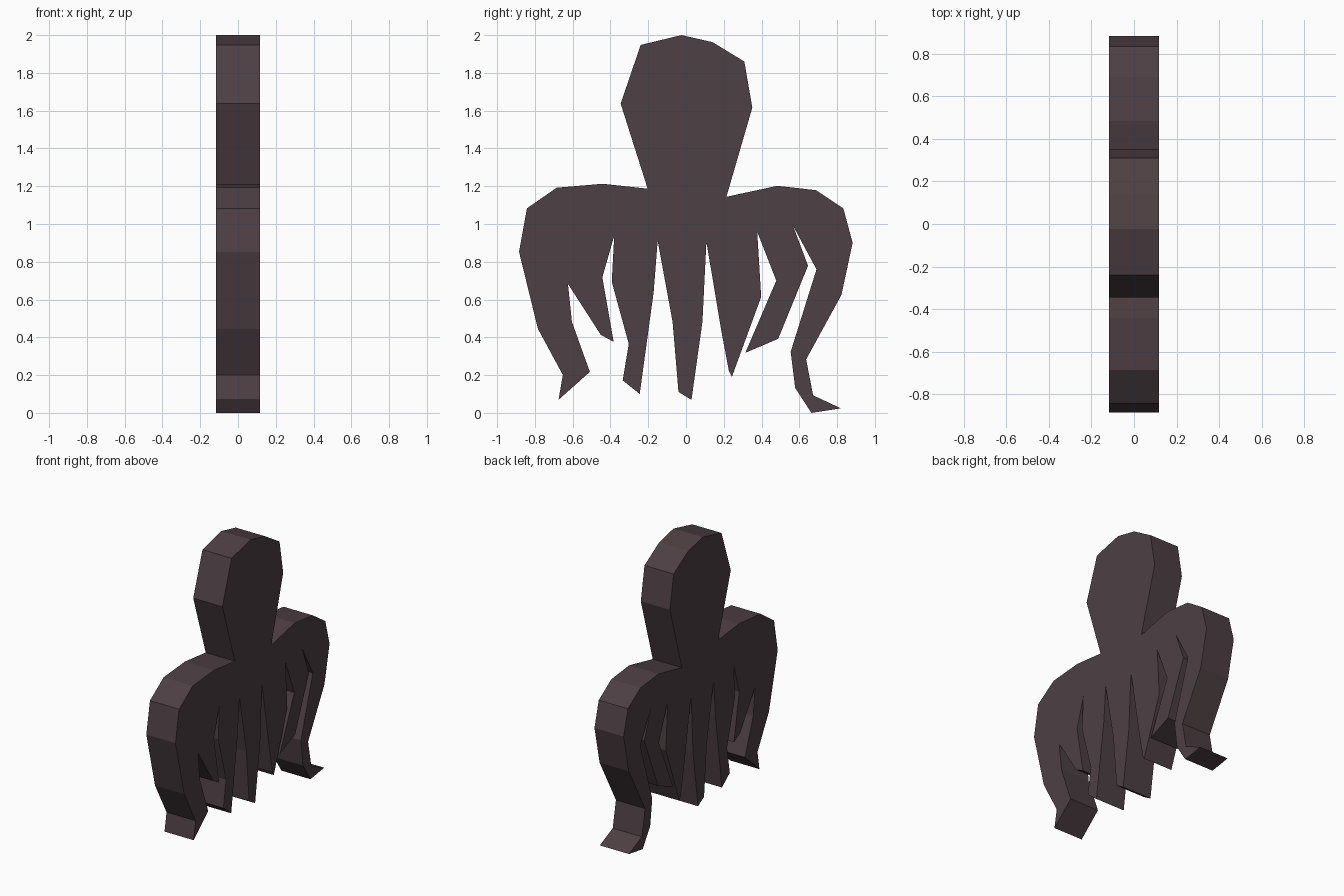
import bpy, bmesh

HALF = 0.117  # half thickness along x

# Outline as (y, z) sections, running clockwise in the right view
head = [(-.203, 1.187), (-.346, 1.637), (-.24, 1.948), (-.024, 2), (.14, 1.963),
        (.309, 1.86), (.351, 1.616), (.214, 1.144)]
right_shoulder = [(.483, 1.202), (.689, 1.179), (.833, 1.083), (.882, .90)]
# Tentacles, each ending at the notch shared with the next one
tentacles = [
    [(.823, .625), (.636, .283), (.673, .093), (.82, .024), (.664, 0),
     (.578, .132), (.554, .323), (.691, .76), (.567, .99)],
    [(.646, .779), (.488, .392), (.314, .318), (.478, .70), (.377, .959)],
    [(.398, .614), (.243, .191), (.227, .222), (.187, .434), (.108, .906)],
    [(.087, .482), (.029, .069), (-.04, .111), (-.071, .482), (-.15, .911)],
    [(-.171, .641), (-.245, .10), (-.335, .172), (-.303, .365), (-.393, .694), (-.38, .938)],
    [(-.443, .718), (-.383, .376), (-.451, .413), (-.625, .683)],
    [(-.604, .482), (-.509, .217), (-.675, .069), (-.652, .201), (-.784, .445)],
]
left_shoulder = [(-.884, .853), (-.842, 1.083), (-.685, 1.192), (-.441, 1.213)]

outline = head + right_shoulder + sum(tentacles, []) + left_shoulder

# Flat slab: one face extruded through the thickness
bm = bmesh.new()
face = bm.faces.new([bm.verts.new((-HALF, y, z)) for y, z in outline])
ext = bmesh.ops.extrude_face_region(bm, geom=[face], use_keep_orig=True)
moved = [g for g in ext["geom"] if isinstance(g, bmesh.types.BMVert)]
bmesh.ops.translate(bm, verts=moved, vec=(2 * HALF, 0, 0))
bmesh.ops.recalc_face_normals(bm, faces=bm.faces)
bmesh.ops.triangulate(bm, faces=[f for f in bm.faces if len(f.verts) > 4])

mesh = bpy.data.meshes.new("octopus_cutout")
bm.to_mesh(mesh)
bm.free()
octopus = bpy.data.objects.new("octopus_cutout", mesh)
bpy.context.collection.objects.link(octopus)

# Dark plum-brown finish
mat = bpy.data.materials.new("dark_plum")
mat.diffuse_color = (0.075, 0.05, 0.057, 1)
mesh.materials.append(mat)
